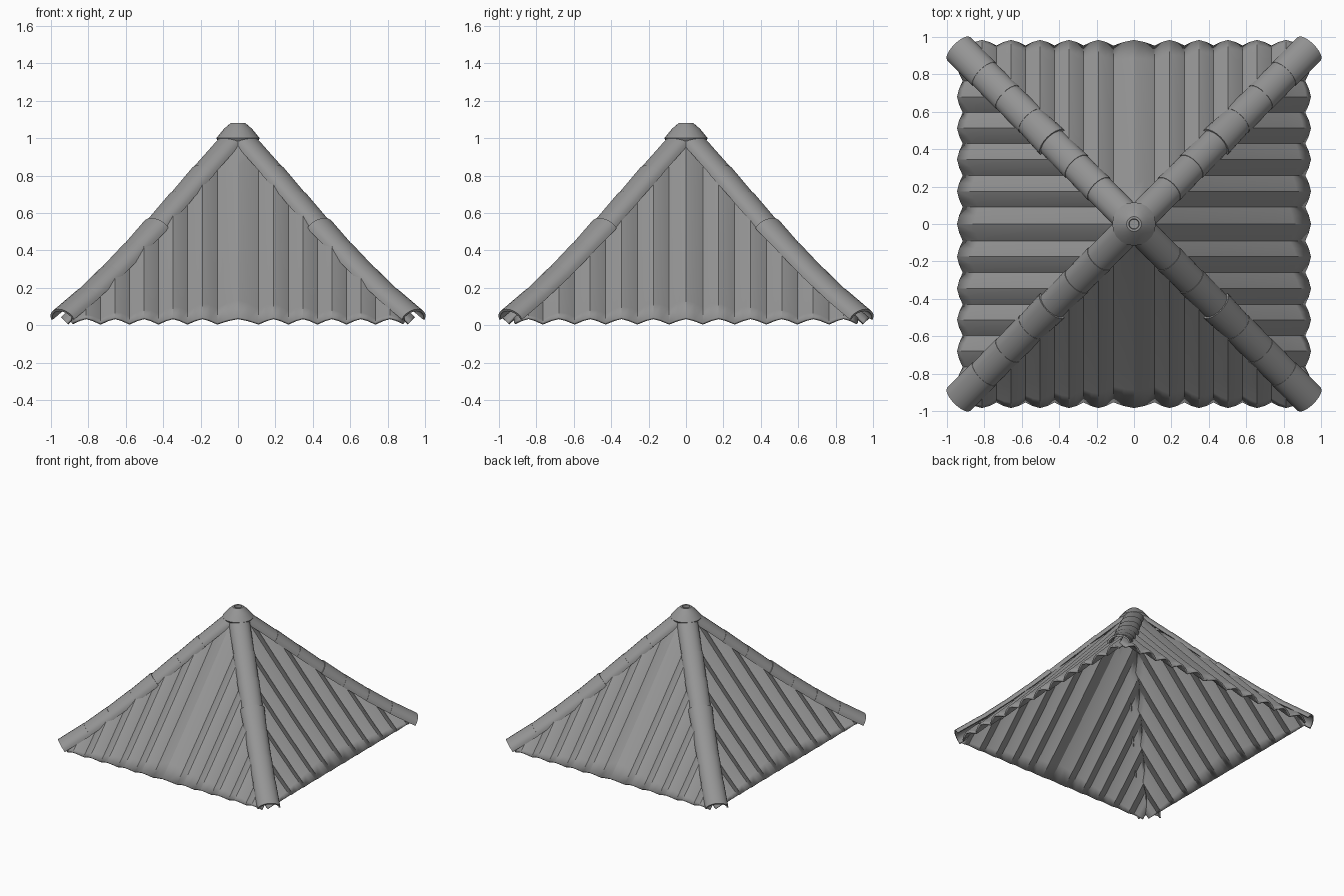
import bpy, bmesh, math
from mathutils import Vector, Matrix

if "Cube" in bpy.data.objects:
    bpy.data.objects.remove(bpy.data.objects["Cube"])

grey = bpy.data.materials.new("roof grey")
grey.diffuse_color = (0.3, 0.3, 0.3, 1)
grey.use_nodes = True
grey.node_tree.nodes["Principled BSDF"].inputs["Base Color"].default_value = grey.diffuse_color

# (distance from centre, height) of the panels and of the ridge tile edges
PANEL = [(0, 1.04), (0.06, 0.985), (0.26, 0.76), (0.46, 0.54), (0.66, 0.325),
         (0.86, 0.115), (0.95, 0.027)]
HIP = [(0, 1.015), (0.06, 0.95), (0.26, 0.72), (0.46, 0.49), (0.66, 0.28),
       (0.86, 0.09), (0.97, 0.005)]


def height(r, profile):
    for (r0, z0), (r1, z1) in zip(profile, profile[1:]):
        if r <= r1:
            return z0 + (z1 - z0) * (r - r0) / (r1 - r0)
    return profile[-1][1]


def finish(name, bm, angle=30):
    me = bpy.data.meshes.new(name)
    bm.to_mesh(me)
    bm.free()
    me.materials.append(grey)
    ob = bpy.data.objects.new(name, me)
    bpy.context.collection.objects.link(ob)
    bpy.ops.object.select_all(action='DESELECT')
    ob.select_set(True)
    bpy.context.view_layer.objects.active = ob
    bpy.ops.object.shade_smooth_by_angle(angle=math.radians(angle))
    return ob


def corrugated_panel(name, turn, stretch, troughs):
    # columns across the eave: (position, corrugation height)
    marks = [-t for t in reversed(troughs)] + troughs
    cols = []
    for a, b in zip(marks, marks[1:]):
        for f, h in ((0, 0), (0.25, 0.64), (0.5, 1), (0.75, 0.64)):
            cols.append((a + (b - a) * f, h))
    cols.append((marks[-1], 0))
    rot = Matrix.Rotation(turn, 3, 'Z')
    n = Vector((0, -0.72, 0.69))
    bm = bmesh.new()
    rows, grid, eave = 10, [], 0.95
    for u, h in cols:
        line = []
        for j in range(rows + 1):
            r = eave + (abs(u) - eave) * j / rows
            p = Vector((u, -r * stretch, height(r, PANEL))) + n * (h - 0.5) * 0.042
            line.append(bm.verts.new(rot @ p))
        grid.append(line)
    for a, b in zip(grid, grid[1:]):
        for j in range(rows):
            bm.faces.new((a[j], b[j], b[j + 1], a[j + 1]))
    ob = finish(name, bm)
    mod = ob.modifiers.new("thickness", 'SOLIDIFY')
    mod.thickness = 0.013
    mod.offset = -1


def ridge_tile(bm, turn, ra, rb, wa, wb):
    # tapered shallow arched shell along a hip, from upper ra to lower rb
    rot = Matrix.Rotation(turn, 3, 'Z')
    pa, pb = Vector((ra, ra, height(ra, HIP))), Vector((rb, rb, height(rb, HIP)))
    axis = (pb - pa).normalized()
    side = Vector((1, -1, 0)).normalized()
    up = side.cross(axis)
    if up.z < 0:
        up = -up
    rings, seg = [], 10
    for p, w in ((pa, wa), (pb, wb)):
        ring = []
        for inset, order in ((0, range(seg + 1)), (0.013, range(seg, -1, -1))):
            for i in order:
                t = math.pi * i / seg
                q = p + side * (w - inset) * math.cos(t) + up * (w * 0.74 - inset) * math.sin(t)
                ring.append(bm.verts.new(rot @ q))
        rings.append(ring)
    a, b = rings
    n = len(a)
    for i in range(n):
        k = (i + 1) % n
        bm.faces.new((a[i], a[k], b[k], b[i]))
    # end rims
    for ring in rings:
        for i in range(seg):
            bm.faces.new((ring[i], ring[i + 1], ring[n - 2 - i], ring[n - 1 - i]))


# four corrugated roof panels, the front and back a little longer
front_troughs = [0.11, 0.27, 0.425, 0.58, 0.735, 0.89]
side_troughs = [0.09, 0.26, 0.43, 0.595, 0.765, 0.92]
for k, name in enumerate(("front", "right", "back", "left")):
    if k % 2 == 0:
        corrugated_panel(name + "_panel", k * math.pi / 2, 1.02, front_troughs)
    else:
        corrugated_panel(name + "_panel", k * math.pi / 2, 0.98, side_troughs)

# four hips: the upper run of tiles slides into the wider collar of the lower run
for k in range(4):
    bm = bmesh.new()
    turn = k * math.pi / 2
    for ra, rb, wa, wb in ((0.0, 0.19, 0.08, 0.08), (0.185, 0.31, 0.084, 0.08),
                           (0.305, 0.47, 0.084, 0.08), (0.435, 0.555, 0.092, 0.084),
                           (0.55, 0.68, 0.087, 0.084), (0.675, 0.805, 0.087, 0.084),
                           (0.80, 0.937, 0.087, 0.087)):
        ridge_tile(bm, turn, ra, rb, wa, wb)
    bmesh.ops.recalc_face_normals(bm, faces=bm.faces)
    finish("hip_ridge_%d" % (k + 1), bm)

# round cap with a small hollow at the peak
bm = bmesh.new()
cap = [(0.108, 0.985), (0.116, 1.0), (0.075, 1.05), (0.04, 1.08), (0.028, 1.08), (0.025, 1.06)]
SIDES = 20
loops = [[bm.verts.new((r * math.cos(math.tau * i / SIDES), r * math.sin(math.tau * i / SIDES), z))
          for i in range(SIDES)] for r, z in cap]
for a, b in zip(loops, loops[1:]):
    for i in range(SIDES):
        k = (i + 1) % SIDES
        bm.faces.new((a[i], a[k], b[k], b[i]))
bm.faces.new(loops[-1])
finish("peak_cap", bm)
